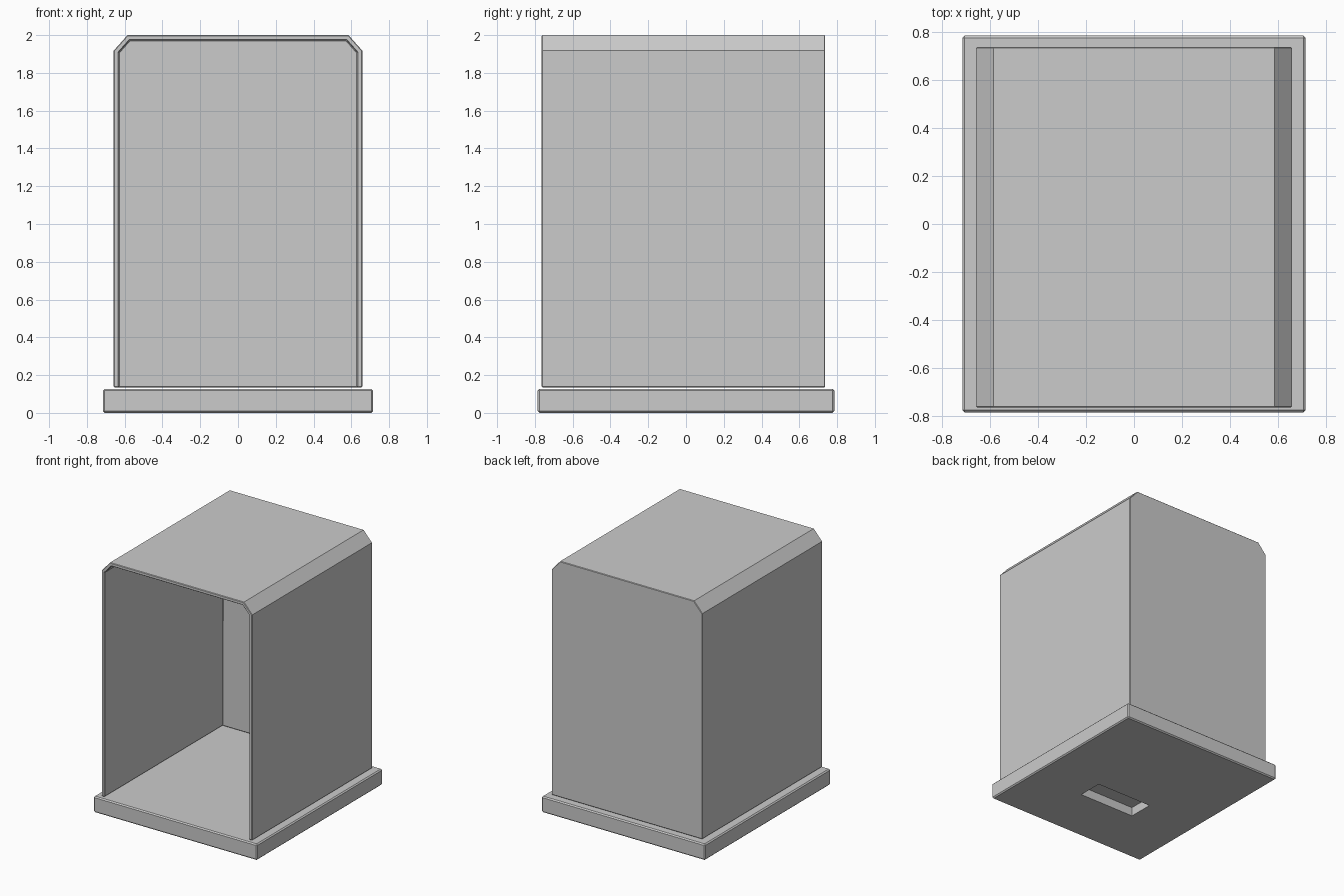
import bpy, bmesh
from math import radians

if "Cube" in bpy.data.objects:
    bpy.data.objects.remove(bpy.data.objects["Cube"])


def make_object(name, bm):
    bmesh.ops.recalc_face_normals(bm, faces=bm.faces)
    mesh = bpy.data.meshes.new(name)
    bm.to_mesh(mesh)
    bm.free()
    obj = bpy.data.objects.new(name, mesh)
    bpy.context.collection.objects.link(obj)
    return obj


def box(name, center, size):
    bm = bmesh.new()
    bmesh.ops.create_cube(bm, size=1)
    for v in bm.verts:
        v.co = [c + p * s for c, p, s in zip(center, v.co, size)]
    return make_object(name, bm)


def add_bevel(obj, width, angle):
    mod = obj.modifiers.new("Bevel", 'BEVEL')
    mod.width, mod.segments = width, 1
    mod.limit_method, mod.angle_limit = 'ANGLE', radians(angle)


# Base slab with softened edges and a slot underneath
base = box("base_slab", (0, 0, 0.0635), (1.43, 1.57, 0.127))
add_bevel(base, 0.009, 30)
slot = box("slot_cutter", (0, -0.215, 0.025), (0.49, 0.20, 0.09))
slot.hide_render = True
slot.hide_viewport = True
cut = base.modifiers.new("Slot", 'BOOLEAN')
cut.operation, cut.solver, cut.object = 'DIFFERENCE', 'EXACT', slot

# Shell: chamfered arch profile, open at the front and bottom, closed at the back
half = [(0.658, 0.135), (0.658, 1.918), (0.585, 2.0)]
profile = half + [(-x, z) for x, z in reversed(half)]
bm = bmesh.new()
front = [bm.verts.new((x, -0.764, z)) for x, z in profile]
back = [bm.verts.new((x, 0.737, z)) for x, z in profile]
for i in range(len(profile) - 1):
    bm.faces.new((front[i], front[i + 1], back[i + 1], back[i]))
back_wall = bm.faces.new(back)
bmesh.ops.recalc_face_normals(bm, faces=bm.faces)
bm.normal_update()
if back_wall.normal.y < 0:
    bmesh.ops.reverse_faces(bm, faces=bm.faces)
mesh = bpy.data.meshes.new("shell")
bm.to_mesh(mesh)
bm.free()
shell = bpy.data.objects.new("shell", mesh)
bpy.context.collection.objects.link(shell)
wall = shell.modifiers.new("Wall", 'SOLIDIFY')
wall.thickness, wall.offset, wall.use_even_offset = 0.026, -1, True
add_bevel(shell, 0.004, 60)
